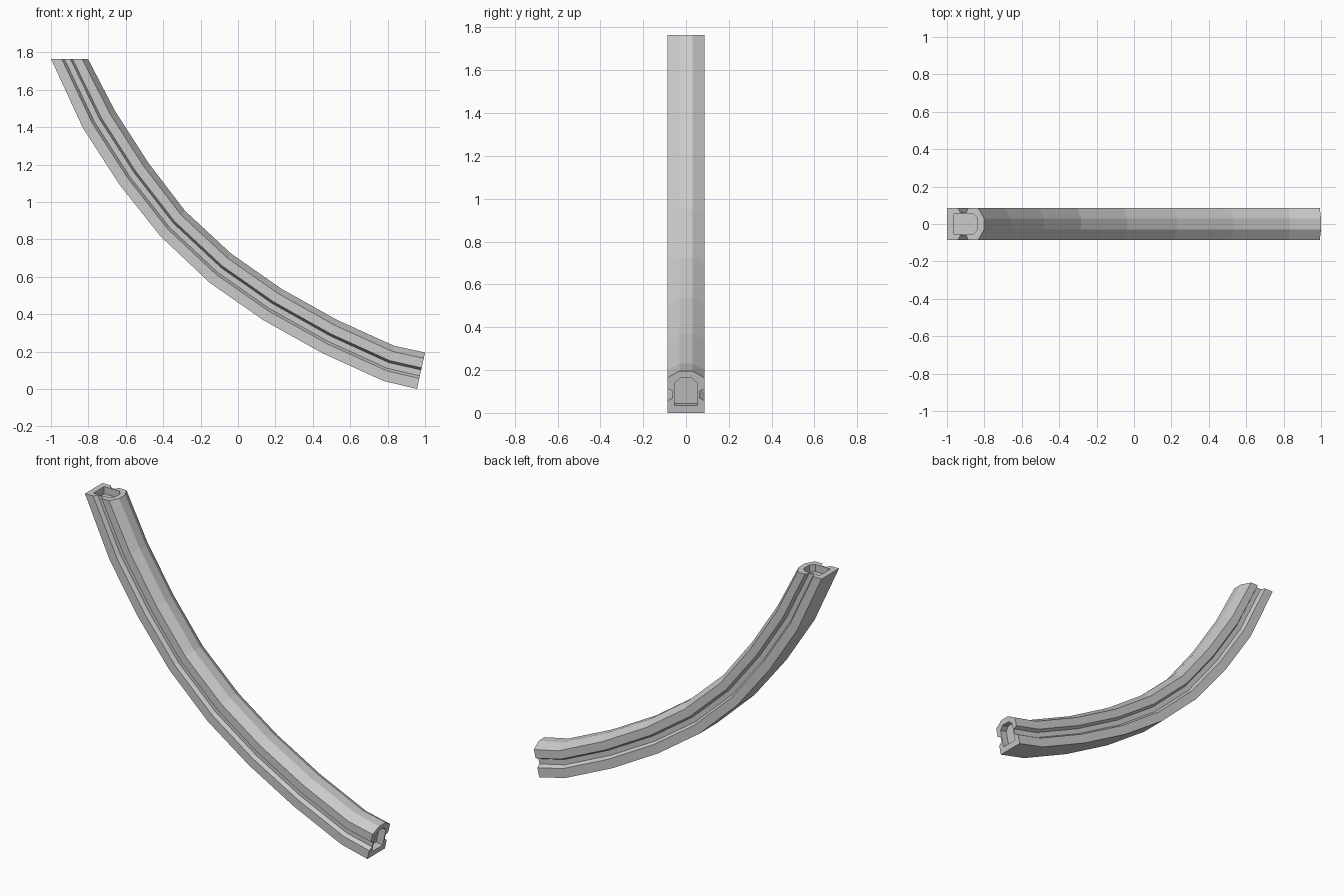
import bpy, bmesh
from mathutils import Vector

if "Cube" in bpy.data.objects:
    bpy.data.objects.remove(bpy.data.objects["Cube"])

# Stations along the curve: lower edge (x, z) and upper edge (x, z)
LOWER = [(-1.0, 1.765), (-0.83, 1.397), (-0.636, 1.096), (-0.415, 0.817), (-0.15, 0.567),
         (0.134, 0.369), (0.452, 0.191), (0.777, 0.043), (0.957, 0.0)]
UPPER = [(-0.802, 1.765), (-0.658, 1.487), (-0.48, 1.21), (-0.283, 0.952), (-0.037, 0.724),
         (0.23, 0.537), (0.53, 0.369), (0.834, 0.231), (1.0, 0.195)]

# Half cross-sections: (y, fraction of height), bottom to top
RAIL = [(0.0865, 0), (0.0865, 0.29), (0.062, 0.36), (0.062, 0.52),
        (0.0865, 0.58), (0.0865, 0.84), (0.03, 1)]
POCKET = [(0.053, 0.18), (0.053, 0.71), (0.028, 0.83)]
POCKET_DEPTH = 0.045


def mirrored(half):
    return half + [(-y, t) for y, t in reversed(half)]


def ring(bm, i, section, shift=Vector((0, 0, 0))):
    lo = Vector((LOWER[i][0], 0, LOWER[i][1]))
    hi = Vector((UPPER[i][0], 0, UPPER[i][1]))
    return [bm.verts.new(lo.lerp(hi, t) + Vector((0, y, 0)) + shift) for y, t in section]


def skin(bm, a, b):
    n = len(a)
    for k in range(n):
        bm.faces.new((a[k], a[(k + 1) % n], b[(k + 1) % n], b[k]))


def loop_edges(bm, loop):
    return [bm.edges.get((loop[k], loop[(k + 1) % len(loop)])) for k in range(len(loop))]


bm = bmesh.new()

# Outer shell
rings = [ring(bm, i, mirrored(RAIL)) for i in range(len(LOWER))]
for a, b in zip(rings, rings[1:]):
    skin(bm, a, b)

# End faces with recessed pockets
last = len(LOWER) - 1
for i, sign in ((0, 1), (last, -1)):
    up = Vector((UPPER[i][0] - LOWER[i][0], 0, UPPER[i][1] - LOWER[i][1])).normalized()
    inward = Vector((up.z, 0, -up.x)) * sign * POCKET_DEPTH
    rim = ring(bm, i, mirrored(POCKET))
    floor = ring(bm, i, mirrored(POCKET), inward)
    skin(bm, rim, floor)
    bm.faces.new(floor)
    bmesh.ops.triangle_fill(bm, use_beauty=True,
                            edges=loop_edges(bm, rings[i]) + loop_edges(bm, rim))

bmesh.ops.recalc_face_normals(bm, faces=bm.faces)
mesh = bpy.data.meshes.new("curved_rail")
bm.to_mesh(mesh)
bm.free()
bpy.context.collection.objects.link(bpy.data.objects.new("curved_rail", mesh))
